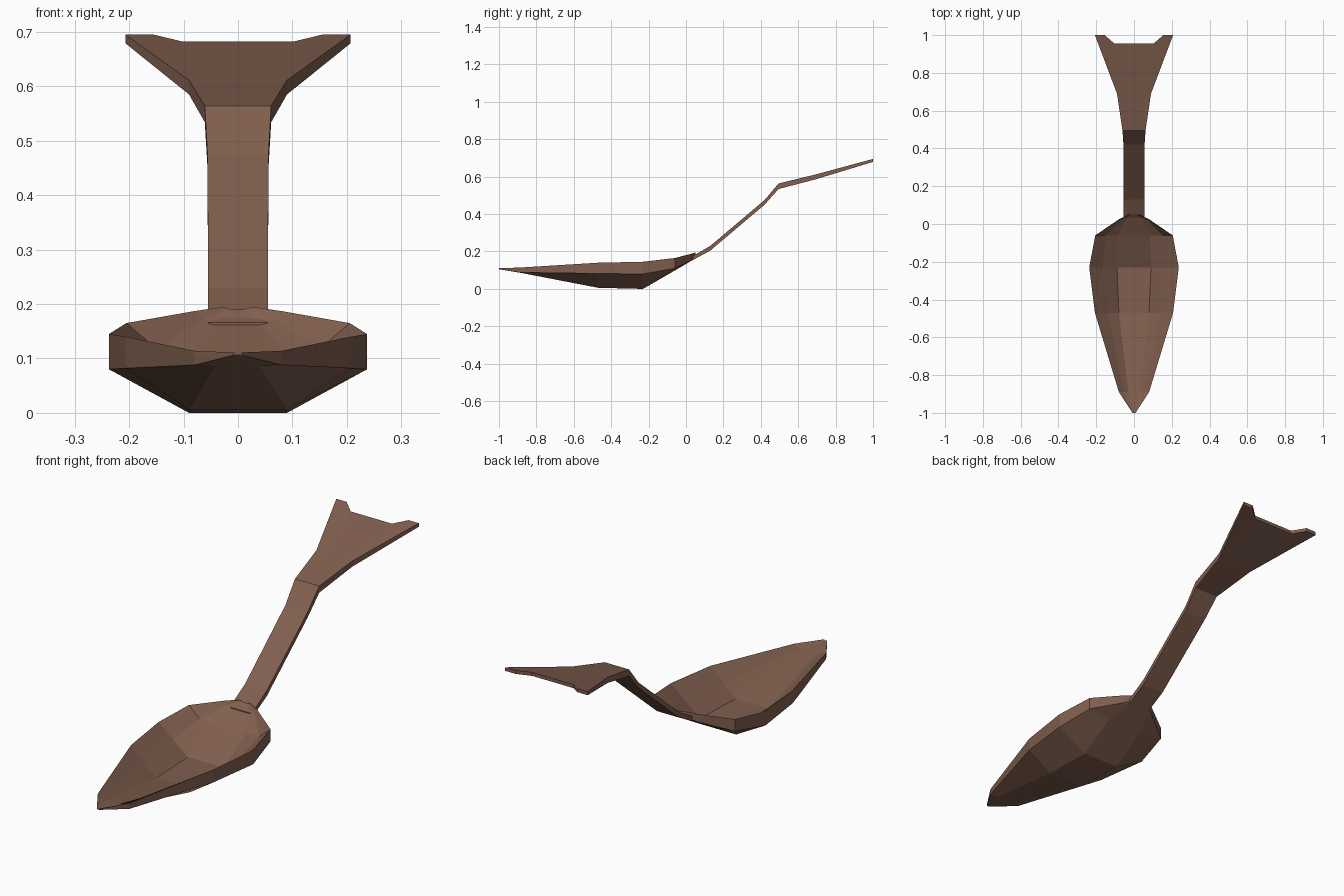
import bpy, bmesh

if "Cube" in bpy.data.objects:
    bpy.data.objects.remove(bpy.data.objects["Cube"])

brown = bpy.data.materials.new("brown wood")
brown.diffuse_color = (0.22, 0.115, 0.078, 1)
brown.use_nodes = True
brown.node_tree.nodes["Principled BSDF"].inputs["Base Color"].default_value = brown.diffuse_color


def slab(name, tops, bottoms):
    """Solid between two lofted sheets, given as rows of points."""
    bm = bmesh.new()
    t = [[bm.verts.new(p) for p in row] for row in tops]
    b = [[bm.verts.new(p) for p in row] for row in bottoms]
    n, m = len(t), len(t[0])
    for i in range(n - 1):
        for j in range(m - 1):
            bm.faces.new((t[i][j], t[i][j + 1], t[i + 1][j + 1], t[i + 1][j]))
            bm.faces.new((b[i][j], b[i + 1][j], b[i + 1][j + 1], b[i][j + 1]))
        bm.faces.new((t[i][0], t[i + 1][0], b[i + 1][0], b[i][0]))
        bm.faces.new((t[i][-1], b[i][-1], b[i + 1][-1], t[i + 1][-1]))
    for j in range(m - 1):
        bm.faces.new((t[0][j], b[0][j], b[0][j + 1], t[0][j + 1]))
        bm.faces.new((t[-1][j], t[-1][j + 1], b[-1][j + 1], b[-1][j]))
    bmesh.ops.remove_doubles(bm, verts=bm.verts, dist=0.0005)
    bmesh.ops.dissolve_degenerate(bm, edges=bm.edges, dist=0.0005)
    bmesh.ops.recalc_face_normals(bm, faces=bm.faces)
    me = bpy.data.meshes.new(name)
    bm.to_mesh(me)
    bm.free()
    me.materials.append(brown)
    ob = bpy.data.objects.new(name, me)
    bpy.context.collection.objects.link(ob)
    return ob


def mirrored(half):
    """Left-to-right row from points listed rim to centre."""
    return [(-x, y, z) for x, y, z in half] + half[::-1]


# Bowl: y, rim, outer side, outer bottom, inner side, inner floor (x, z pairs)
bowl = [
    (-1.00, (.008, .111), (.008, .106), (.004, .105), (.006, .109), (.003, .108)),
    (-0.89, (.080, .114), (.080, .088), (.040, .087), (.055, .103), (.030, .096)),
    (-0.47, (.207, .140), (.207, .082), (.090, .006), (.140, .074), (.080, .025)),
    (-0.23, (.237, .145), (.237, .080), (.090, .000), (.165, .086), (.090, .025)),
    (-0.06, (.205, .165), (.205, .110), (.090, .098), (.150, .118), (.085, .112)),
    (0.025, (.080, .187), (.080, .150), (.050, .148), (.065, .172), (.040, .165)),
    (0.050, (.025, .195), (.025, .172), (.012, .168), (.018, .192), (.010, .190)),
]
inside, outside = [], []
for y, rim, side, bottom, inner, floor in bowl:
    inside.append(mirrored([(x, y, z) for x, z in (rim, inner, floor)]))
    outside.append(mirrored([(x, y, z) for x, z in (rim, side, bottom)]))
slab("bowl", inside, outside)

# Handle: y, half width, top z, bottom z
handle = [
    (0.02, .055, .166, .145),
    (0.13, .055, .230, .205),
    (0.42, .056, .475, .450),
    (0.495, .061, .564, .534),
    (0.69, .090, .611, .585),
    (1.00, .207, .695, .679),
]
top, under = [], []
for y, w, zt, zb in handle:
    # notch cut into the flared end
    cut, drop = (.045, .0125) if y == 1 else (0, 0)
    cols = [(w, y, 0), (w * .75, y, 0), (w * .5, y - cut, drop)]
    top.append(mirrored([(x, v, zt - d) for x, v, d in cols]))
    under.append(mirrored([(x, v, zb - d) for x, v, d in cols]))
slab("handle", top, under)
